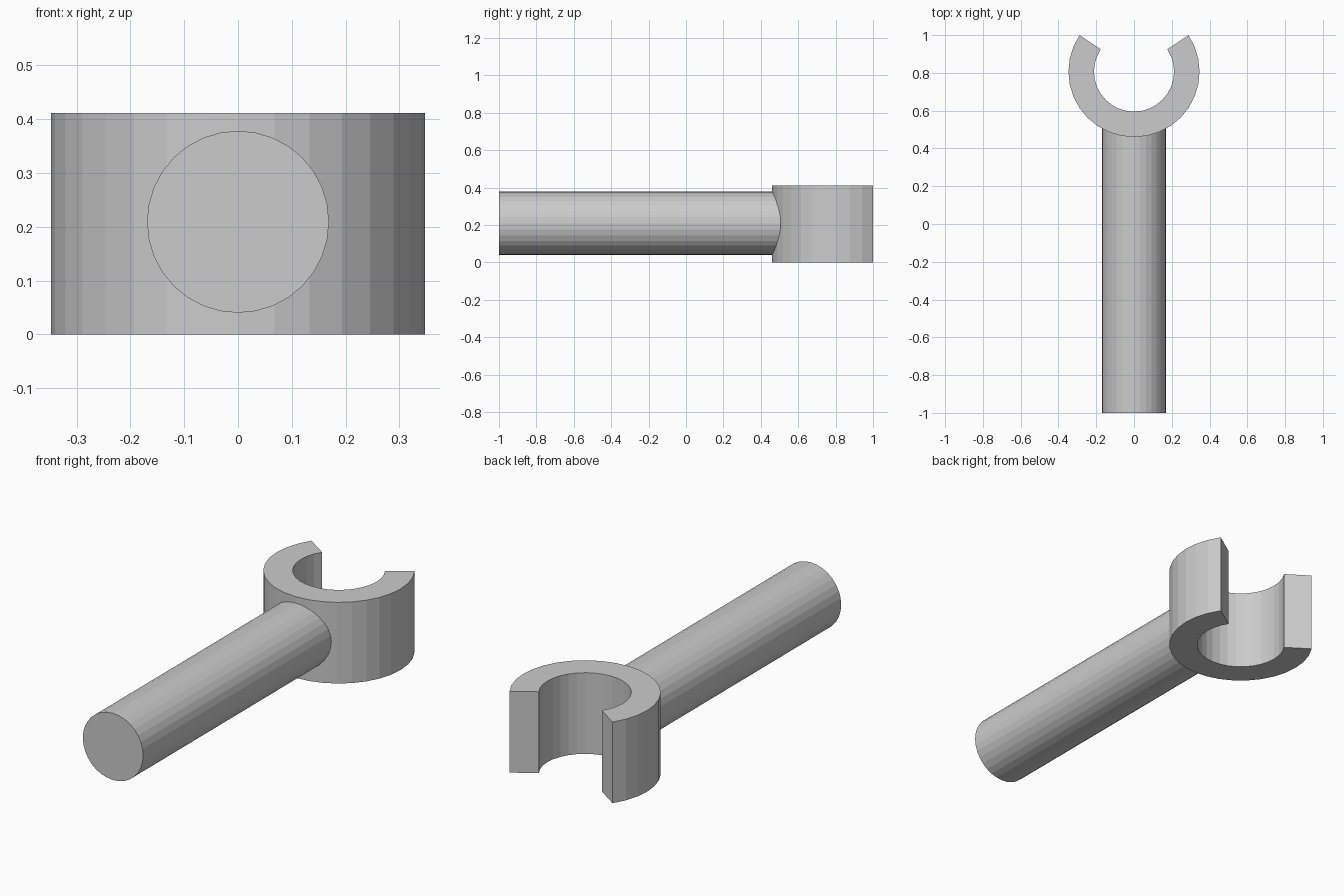
import bpy, bmesh
from math import cos, sin, pi, radians

if "Cube" in bpy.data.objects:
    bpy.data.objects.remove(bpy.data.objects["Cube"])

SEG = 32
STEP = 2 * pi / SEG
RING_Y, R_OUT, R_IN, HEIGHT = 0.807, 0.347, 0.212, 0.411


def make_object(name, bm):
    bmesh.ops.recalc_face_normals(bm, faces=bm.faces)
    mesh = bpy.data.meshes.new(name)
    bm.to_mesh(mesh)
    bm.free()
    obj = bpy.data.objects.new(name, mesh)
    bpy.context.collection.objects.link(obj)
    return obj


# Open C-shaped clip: arc strip with the gap facing +y, extruded upward
bm = bmesh.new()
start = radians(146.25)
rows = []
for i in range(23):
    a = start + i * STEP
    rows.append([bm.verts.new((r * cos(a), RING_Y + r * sin(a), 0)) for r in (R_IN, R_OUT)])
for (a, b), (c, d) in zip(rows, rows[1:]):
    bm.faces.new((a, b, d, c))
ext = bmesh.ops.extrude_face_region(bm, geom=bm.faces[:], use_keep_orig=True)
top = [g for g in ext["geom"] if isinstance(g, bmesh.types.BMVert)]
bmesh.ops.translate(bm, verts=top, vec=(0, 0, HEIGHT))
clip = make_object("clip", bm)

# Round bar running forward, its back end buried in the clip wall
bpy.ops.mesh.primitive_cylinder_add(vertices=SEG, radius=0.169, depth=1.555,
                                    location=(0, -0.2225, 0.209), rotation=(pi / 2, 0, 0))
bar = bpy.context.object
bar.name = "bar"

# Join the bar into the clip so no hidden faces remain
union = clip.modifiers.new("join_bar", 'BOOLEAN')
union.operation = 'UNION'
union.solver = 'EXACT'
union.object = bar
bpy.context.view_layer.objects.active = clip
clip.select_set(True)
bpy.ops.object.modifier_apply(modifier=union.name)
bpy.data.objects.remove(bar)
clip.name = "bar_with_clip"
